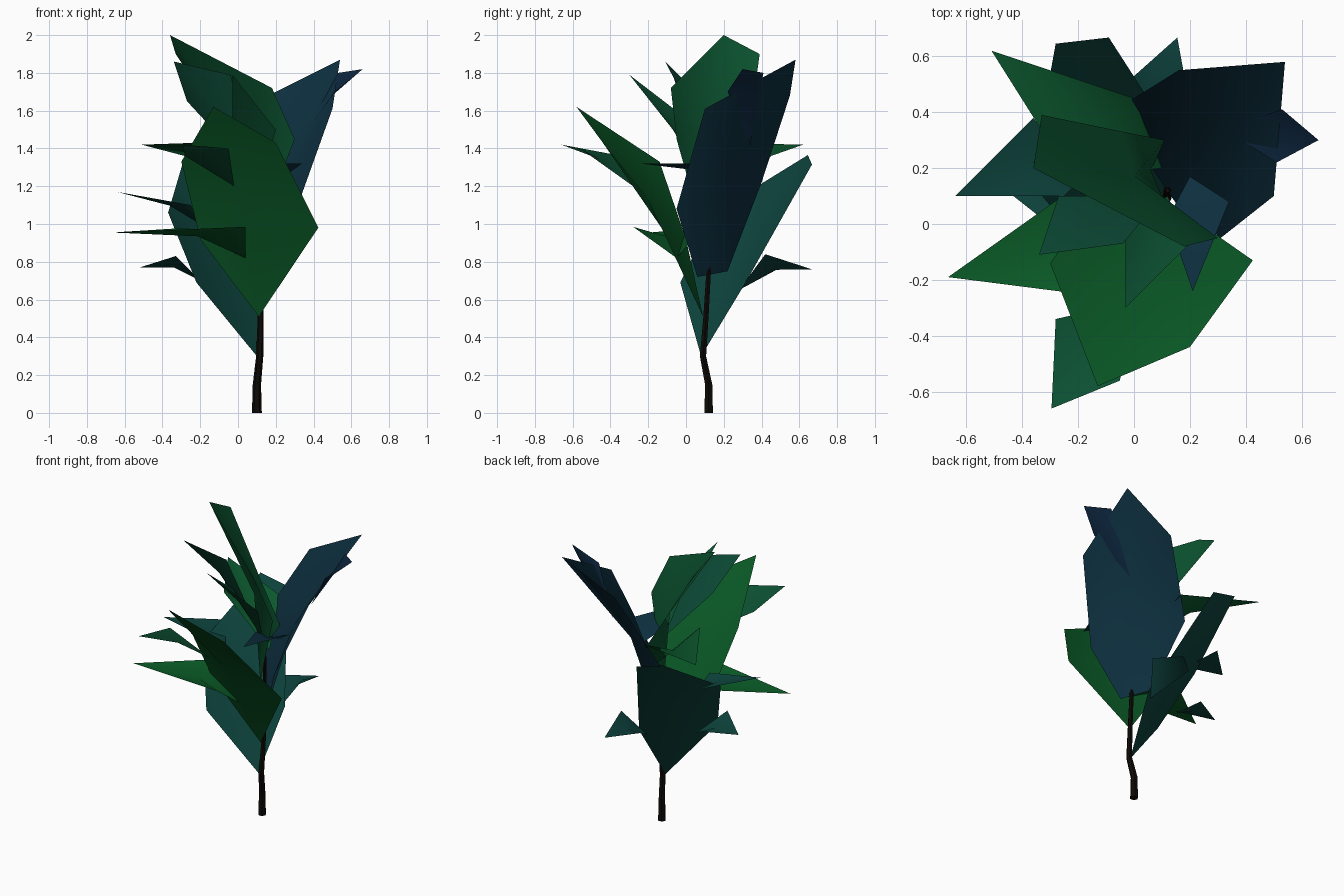
import bpy, math
from mathutils import Vector


def build(name, verts, faces, colour):
    mesh = bpy.data.meshes.new(name)
    mesh.from_pydata(verts, [], faces)
    mat = bpy.data.materials.new(name + "_colour")
    mat.diffuse_color = (*colour, 1)
    mesh.materials.append(mat)
    ob = bpy.data.objects.new(name, mesh)
    bpy.context.collection.objects.link(ob)
    return ob


def leaf(name, t, *outline):
    """Leaf blade, a softly shaded fan round its centre; t tints it green (0) to navy (1)."""
    pts = [Vector(p) for p in outline]
    n = len(pts)
    mid = sum(pts, Vector()) / n
    # wind the outline so the upper side faces out
    area = sum((pts[i].x * pts[i - 1].y - pts[i - 1].x * pts[i].y) for i in range(n))
    if area > 0:
        pts.reverse()
    green, teal, navy = Vector((.003, .12, .015)), Vector((.004, .06, .045)), Vector((.004, .02, .05))
    col = green.lerp(teal, t * 2) if t < .5 else teal.lerp(navy, t * 2 - 1)
    ob = build(name, pts + [mid], [(i, (i + 1) % n, n) for i in range(n)], col)
    ob.data.shade_smooth()


# Stem: six-sided tapering tube along a bent path
path = [(.10, .12, 0, .026), (.10, .12, .15, .022), (.115, .09, .3, .019),
        (.12, .105, .5, .016), (.12, .12, .75, .014), (.12, .12, 1.3, .008)]
S = 6
sv = [(x + r * math.cos(math.tau * k / S), y + r * math.sin(math.tau * k / S), z)
      for x, y, z, r in path for k in range(S)]
sf = [(i * S + k, i * S + (k + 1) % S, (i + 1) * S + (k + 1) % S, (i + 1) * S + k)
      for i in range(len(path) - 1) for k in range(S)]
sf += [tuple(reversed(range(S))), tuple(range(len(sv) - S, len(sv)))]
build("stem", sv, sf, (.004, .003, .002))

# Large leaves
leaf("front_leaf", .1, (.11, .09, .51), (.425, -.13, .98), (.20, -.44, 1.43),
     (-.13, -.58, 1.62), (-.30, -.14, 1.33), (-.20, 0, .92))
leaf("back_left_leaf", .55, (.10, .08, .30), (-.22, -.03, .69), (-.37, .15, 1.06),
     (-.28, .645, 1.365), (-.09, .667, 1.315), (.14, .31, .68))
leaf("back_right_leaf", .9, (.16, .06, .72), (.31, -.05, 1.08), (.50, .10, 1.61),
     (.54, .58, 1.87), (.16, .55, 1.68), (-.08, .40, 1.22), (.05, .22, .75))
leaf("top_leaf", .25, (.10, .10, .92), (.30, -.05, 1.45), (.18, -.08, 1.72),
     (-.36, .20, 2.0), (-.33, .39, 1.9), (-.04, .33, 1.46), (.11, .30, 1.24), (.06, .19, 1.1))

# Upper small leaves
leaf("upper_left_leaf", .4, (.10, .10, 1.25), (-.27, .10, 1.65), (-.34, -.11, 1.86), (-.04, -.07, 1.79))
leaf("upper_front_leaf", .3, (.12, .10, 1.22), (-.03, 0, 1.56), (-.03, -.30, 1.79), (.20, -.07, 1.5))
leaf("upper_right_leaf", 1, (.32, .34, 1.42), (.51, .22, 1.70), (.66, .30, 1.82), (.53, .41, 1.8))
leaf("upper_back_leaf", .2, (.10, .20, 1.10), (-.22, .16, 1.43), (-.51, .62, 1.42), (0, .45, 1.36))

# Middle and lower small leaves
leaf("front_tip_leaf", .3, (-.02, -.28, 1.2), (-.28, -.34, 1.36), (-.295, -.66, 1.42), (-.05, -.56, 1.4))
leaf("middle_right_leaf", .9, (.20, .17, 1.22), (.34, .08, 1.32), (.21, -.24, 1.32), (.12, .02, 1.3))
leaf("middle_left_leaf", .55, (-.20, .15, 1.0), (-.36, .38, 1.12), (-.64, .10, 1.17), (-.25, .10, 1.1))
leaf("lower_front_left_leaf", .1, (.04, -.05, .82), (-.27, .09, .98), (-.665, -.19, .955), (.04, -.28, .985))
leaf("lower_left_leaf", .55, (-.20, .18, .70), (-.33, .02, .83), (-.52, .17, .77), (-.31, .28, .78))
leaf("lower_back_leaf", .6, (.10, .28, .65), (-.01, .52, .78), (.155, .667, .76), (.20, .42, .84))
